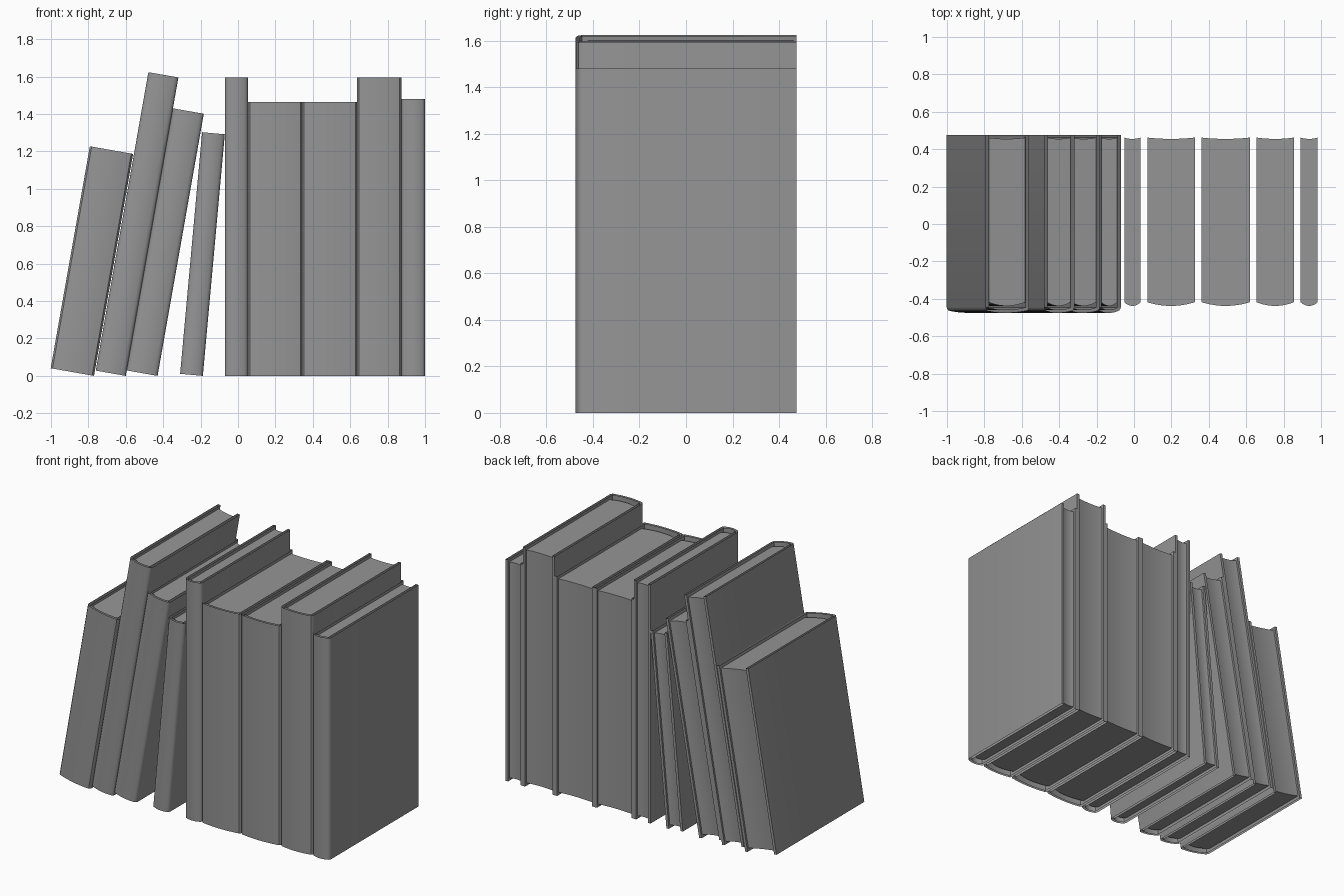
import bpy
import bmesh
import math

if "Cube" in bpy.data.objects:
    bpy.data.objects.remove(bpy.data.objects["Cube"], do_unlink=True)

grey = bpy.data.materials.new("book_grey")
grey.use_nodes = True
grey.diffuse_color = (0.3, 0.3, 0.3, 1)
grey.node_tree.nodes["Principled BSDF"].inputs["Base Color"].default_value = (0.3, 0.3, 0.3, 1)

DEPTH = 0.475    # half depth of every book
BOARD = 0.018    # cover thickness
INSET = 0.02     # how far the pages sit inside the cover


def bow(half, y_mid, sag, steps=12):
    """Shallow curve across a book, from -half to half."""
    us = [2 * i / steps - 1 for i in range(steps + 1)]
    return [(half * u, y_mid + sag * u * u) for u in us]


def extrude_outline(name, outline, z0, z1, capped, place):
    """Raise a counter-clockwise plan outline into walls, with optional ends."""
    bm = bmesh.new()
    low = [bm.verts.new((x, y, z0)) for x, y in outline]
    high = [bm.verts.new((x, y, z1)) for x, y in outline]
    n = len(outline)
    for i in range(n):
        j = (i + 1) % n
        bm.faces.new((low[i], low[j], high[j], high[i]))
    if capped:
        bm.faces.new(high)
        bm.faces.new(low[::-1])
    mesh = bpy.data.meshes.new(name)
    bm.to_mesh(mesh)
    bm.free()
    mesh.materials.append(grey)
    obj = bpy.data.objects.new(name, mesh)
    bpy.context.collection.objects.link(obj)
    x, tilt = place
    obj.location.x = x
    obj.rotation_euler.y = math.radians(tilt)
    bpy.ops.object.select_all(action="DESELECT")
    obj.select_set(True)
    bpy.context.view_layer.objects.active = obj
    bpy.ops.object.shade_smooth_by_angle(angle=math.radians(35))


def book(name, right, width, height, tilt=0):
    """A hardback standing on its lower right edge at x = right."""
    h = width / 2
    inner = h - BOARD

    # Cover: rounded spine and two boards, hollow and open at the ends
    corner = [(h, -DEPTH + 0.03), (h - 0.003, -DEPTH + 0.02)]
    outside = ([(-h, DEPTH)] + [(-x, y) for x, y in corner]
               + bow(h - 0.01, -DEPTH, 0.012) + corner[::-1] + [(h, DEPTH)])
    inside = [(inner, DEPTH)] + bow(inner, -DEPTH + 0.014, 0.014)[::-1] + [(-inner, DEPTH)]
    cover = [(x - h, y) for x, y in outside + inside]
    extrude_outline(name + "_cover", cover, 0, height, False, (right, tilt))

    # Pages: bulging towards the spine, hollowed at the fore edge
    pages = (bow(inner, -DEPTH + 0.037, 0.02)
             + bow(inner, DEPTH - INSET, 0.007)[::-1])
    pages = [(x - h, y) for x, y in pages]
    extrude_outline(name + "_pages", pages, INSET, height - INSET, True, (right, tilt))


# Leaning books
book("short_leaning_book", -0.77, 0.235, 1.205, 10)
book("tall_leaning_book", -0.6, 0.163, 1.62, 10)
book("middle_leaning_book", -0.43, 0.168, 1.423, 10)
book("thin_leaning_book", -0.188, 0.122, 1.297, 5.2)

# Upright books, side by side
edge = -0.07
for name, right, height in (("tall_thin_book", 0.053, 1.595),
                            ("first_thick_book", 0.343, 1.465),
                            ("second_thick_book", 0.637, 1.465),
                            ("tall_thick_book", 0.873, 1.595),
                            ("end_book", 1.0, 1.48)):
    book(name, right, right - edge, height)
    edge = right
